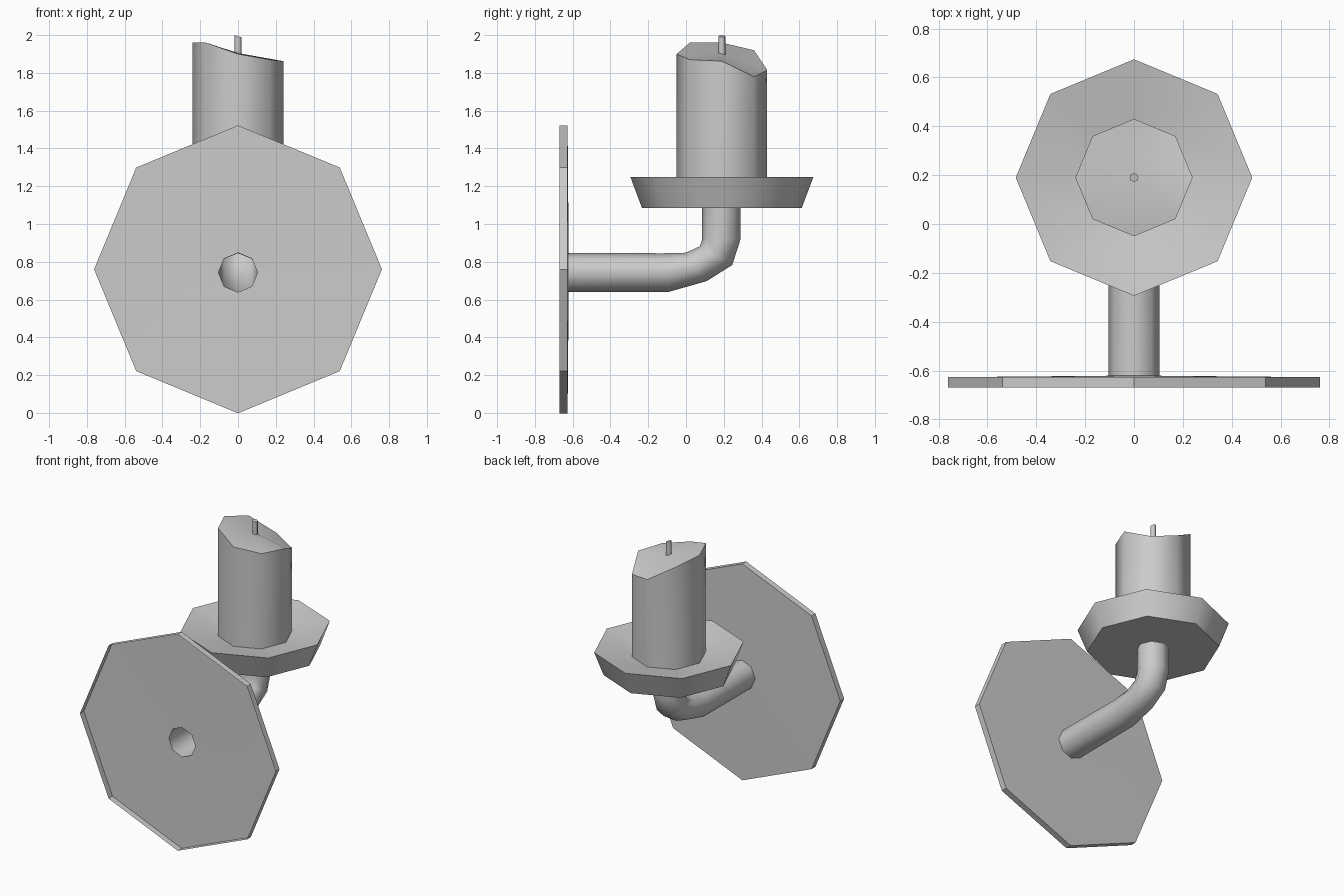
import bpy, bmesh, math
from mathutils import Vector

if "Cube" in bpy.data.objects:
    bpy.data.objects.remove(bpy.data.objects["Cube"])

N = 8
CY = 0.19  # candle axis


def circle(centre, u, v):
    """Octagon ring: centre + cos*u + sin*v."""
    c, u, v = Vector(centre), Vector(u), Vector(v)
    return [c + u * math.cos(i * math.tau / N) + v * math.sin(i * math.tau / N)
            for i in range(N)]


def level(r, z):
    return circle((0, CY, z), (r, 0, 0), (0, r, 0))


def upright(r, y, z):
    return circle((0, y, z), (r, 0, 0), (0, 0, r))


def loft(name, rings, smooth, end=None):
    """Skin the rings; end is an optional cap centre point."""
    bm = bmesh.new()
    vs = [[bm.verts.new(p) for p in ring] for ring in rings]
    for a, b in zip(vs, vs[1:]):
        for i in range(N):
            j = (i + 1) % N
            bm.faces.new((a[i], a[j], b[j], b[i]))
    if end:
        t = bm.verts.new(end)
        for i in range(N):
            bm.faces.new((vs[-1][i], vs[-1][(i + 1) % N], t))
    bmesh.ops.recalc_face_normals(bm, faces=bm.faces[:])
    me = bpy.data.meshes.new(name)
    bm.to_mesh(me)
    bm.free()
    ob = bpy.data.objects.new(name, me)
    bpy.context.collection.objects.link(ob)
    bpy.ops.object.select_all(action='DESELECT')
    ob.select_set(True)
    bpy.context.view_layer.objects.active = ob
    bpy.ops.object.shade_smooth_by_angle(angle=math.radians(smooth))
    return ob


# Wall plate: shallow pan, open against the wall, with the arm hole in its back
loft("wall_plate", [upright(0.762, -0.67, 0.76), upright(0.762, -0.627, 0.76),
                    upright(0.104, -0.621, 0.743)], 30)

# Bent hollow arm: (outer y, z, inner y, z) at each ring
bend = [(-0.621, 0.639, -0.621, 0.847), (-0.09, 0.641, -0.12, 0.845),
        (0.11, 0.698, 0.0, 0.848), (0.245, 0.783, 0.073, 0.882),
        (0.289, 0.92, 0.086, 0.92), (0.289, 1.085, 0.086, 1.085)]
rings = []
for oy, oz, iy, iz in bend:
    rings.append(circle((0, (oy + iy) / 2, (oz + iz) / 2), (0.104, 0, 0),
                        (0, (iy - oy) / 2, (iz - oz) / 2)))
loft("arm", rings, 50)

# Drip dish with a slightly sunken top
loft("drip_dish", [level(0.102, 1.085), level(0.423, 1.085), level(0.484, 1.248),
                   level(0.24, 1.2)], 50)

# Candle with an unevenly melted top
heights = [1.862, 1.78, 1.815, 1.92, 1.96, 1.96, 1.90, 1.87]
melted = [Vector((p.x, p.y, z)) for p, z in zip(level(0.24, 0), heights)]
loft("candle", [level(0.24, 1.2), melted], 50, end=(0, CY, 1.905))

# Wick with a slanted tip
tip = [Vector((p.x, p.y, 1.994 - 0.3 * p.x)) for p in level(0.018, 0)]
loft("wick", [level(0.018, 1.89), tip], 50, end=(0, CY, 1.994))
